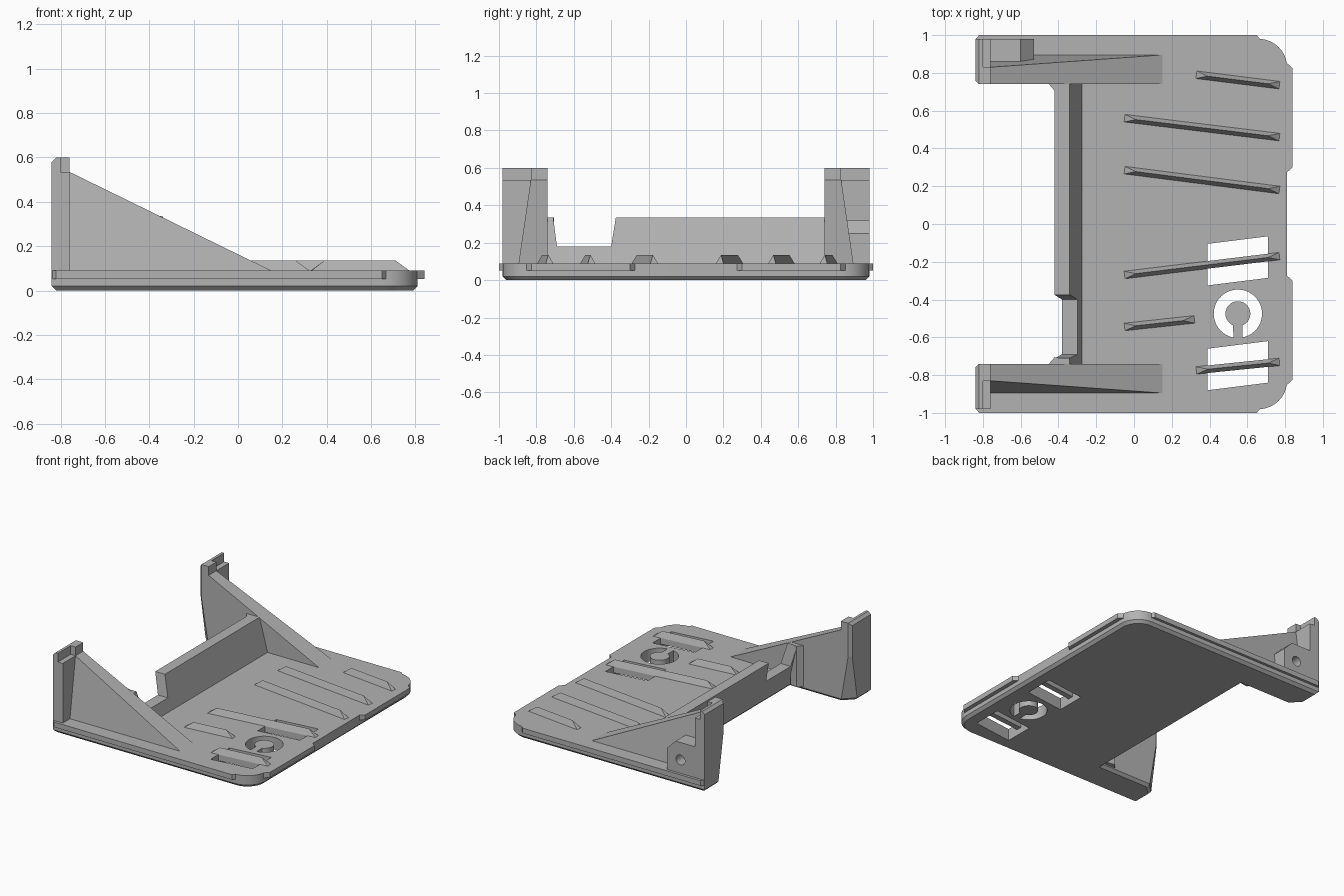
import bpy, bmesh, math
from mathutils import Vector

cube = bpy.data.objects.get("Cube")
if cube:
    bpy.data.objects.remove(cube, do_unlink=True)

grey = bpy.data.materials.new("plain grey")
grey.use_nodes = True
GREY = (0.45, 0.45, 0.45, 1)
grey.diffuse_color = GREY
grey.node_tree.nodes["Principled BSDF"].inputs["Base Color"].default_value = GREY

TOP = 0.09      # upper surface of the plate
BACK = -0.84    # rear of the arms
ARM = 0.74      # inner side of the arms
SIDE = 0.98     # outer side of the plate


def finish(name, bm, helper=False):
    bmesh.ops.recalc_face_normals(bm, faces=bm.faces)
    mesh = bpy.data.meshes.new(name)
    bm.to_mesh(mesh)
    bm.free()
    mesh.materials.append(grey)
    ob = bpy.data.objects.new(name, mesh)
    bpy.context.collection.objects.link(ob)
    ob.hide_render = helper
    return ob


def hull(name, points):
    """Convex solid around a few corner points."""
    bm = bmesh.new()
    for p in points:
        bm.verts.new(p)
    res = bmesh.ops.convex_hull(bm, input=bm.verts)
    junk = {g for g in res["geom_interior"] + res["geom_unused"]
            if isinstance(g, bmesh.types.BMVert)}
    bmesh.ops.delete(bm, geom=list(junk), context="VERTS")
    bmesh.ops.dissolve_limit(bm, angle_limit=0.002, verts=bm.verts, edges=bm.edges)
    return finish(name, bm)


def prism(name, outline, low, high, chamfer=0, helper=False):
    """Upright extrusion of an outline, with an optional lower chamfer."""
    bm = bmesh.new()
    base = bm.faces.new([bm.verts.new((x, y, low)) for x, y in outline])
    up = bmesh.ops.extrude_face_region(bm, geom=[base], use_keep_orig=True)["geom"]
    for v in up:
        if isinstance(v, bmesh.types.BMVert):
            v.co.z = high
    bmesh.ops.recalc_face_normals(bm, faces=bm.faces)
    if chamfer:
        rim = [e for e in bm.edges if all(abs(v.co.z - low) < 1e-5 for v in e.verts)]
        bmesh.ops.bevel(bm, geom=rim, offset=chamfer, segments=1, affect="EDGES")
    return finish(name, bm, helper)


def arc(cx, cy, r, a, b, n):
    return [(cx + r * math.cos(math.radians(a + (b - a) * i / n)),
             cy + r * math.sin(math.radians(a + (b - a) * i / n))) for i in range(n + 1)]


def cut(target, cutter):
    mod = target.modifiers.new("cut", "BOOLEAN")
    mod.operation = "DIFFERENCE"
    mod.solver = "EXACT"
    mod.object = cutter
    bpy.context.view_layer.objects.active = target
    bpy.ops.object.modifier_apply(modifier=mod.name)
    bpy.data.objects.remove(cutter, do_unlink=True)


# Base plate with two rear arms and rounded front corners
half = arc(0.66, 0.83, 0.15, 0, 90, 12) + [
    (BACK, SIDE), (BACK, 0.82), (BACK + 0.08, ARM), (-0.345, ARM)]
plate = prism("base_plate", half + [(x, -y) for x, y in reversed(half)], 0, TOP, 0.02)

# Two slanted windows
for edge in (-0.325, -0.88):
    window = [(0.39, edge), (0.71, edge + 0.04), (0.71, edge + 0.26), (0.39, edge + 0.22)]
    cut(plate, prism("window_cutter", window, -0.1, 0.2, helper=True))

# Ring-shaped slot leaving a disc on a short stem
slot = arc(0.55, -0.475, 0.128, -79, 259, 40) + arc(0.55, -0.475, 0.066, 248, -68, 32)
cut(plate, prism("ring_cutter", slot, -0.1, 0.2, helper=True))

# Low ribs with sloped ends; those over the windows reach down as bridges
ribs = [(0.33, 0.79, 0.77, 0.735), (-0.05, 0.56, 0.77, 0.46),
        (-0.05, 0.285, 0.77, 0.18), (-0.05, -0.27, 0.77, -0.17),
        (-0.05, -0.545, 0.32, -0.505), (0.33, -0.775, 0.77, -0.73)]
for i, (xa, ya, xb, yb) in enumerate(ribs):
    a, b = Vector((xa, ya, TOP)), Vector((xb, yb, TOP))
    along = (b - a).normalized()
    side = Vector((-along.y, along.x, 0)) * 0.02
    ridge = Vector((0, 0, 0.045))
    pts = [a + along * 0.06 + ridge, b - along * 0.06 + ridge]
    for end in (a, b):
        for s in (side, -side):
            pts += [end + s, end + s - Vector((0, 0, 0.045))]
    hull(f"rib_{i + 1}", pts)

# Edge tabs along the sides and the front
for s, word in ((1, "left"), (-1, "right")):
    prism(f"{word}_side_tab", [(BACK, s * 0.975), (BACK + 0.02, s), (0.65, s),
                               (0.67, s * 0.975)], 0.052, TOP)
    prism(f"{word}_front_tab", [(0.8, s * 0.265), (0.84, s * 0.3), (0.84, s * 0.825),
                                (0.8, s * 0.86)], 0.052, TOP)

# Rear towers and their tapered gussets
for s, word in ((1, "left"), (-1, "right")):
    pts = []
    for z, c, back in ((0.02, 0.077, 0), (0.35, 0.02, 0), (0.58, 0.02, 0), (0.6, 0.02, 0.02)):
        pts += [(BACK + back, s * SIDE, z), (BACK + back, s * (ARM + c), z),
                (BACK + max(c, back), s * ARM, z), (-0.76, s * ARM, z), (-0.76, s * SIDE, z)]
    tower = hull(f"{word}_tower", pts)
    notch = [(-0.8, s * 0.83), (-0.7, s * 0.83), (-0.7, s * 1.1), (-0.8, s * 1.1)]
    cut(tower, prism("notch_cutter", notch, 0.535, 0.7, helper=True))
    hull(f"{word}_gusset", [(-0.76, s * ARM, 0.535), (-0.76, s * 0.83, 0.535),
                            (-0.76, s * ARM, TOP), (-0.76, s * 0.895, TOP),
                            (0.15, s * ARM, TOP), (0.15, s * 0.895, TOP)])

# Side boss with a round hole, on the left gusset only
boss_side = [(-0.77, TOP), (-0.77, 0.32), (-0.6, 0.32), (-0.53, 0.25), (-0.53, TOP)]
boss = hull("side_boss", [(x, y, z) for x, z in boss_side for y in (0.86, SIDE)])
bm = bmesh.new()
bmesh.ops.create_cone(bm, cap_ends=True, segments=24, radius1=0.037, radius2=0.037, depth=0.2)
for v in bm.verts:
    v.co = Vector((v.co.x - 0.64, v.co.z + 1.0, v.co.y + 0.19))
cut(boss, finish("hole_cutter", bm, True))


# Leaning rear wall, lower along one stretch
def wall(name, low, high, y_low, y_high):
    pts = []
    for z, ys in ((low, y_low), (high, y_high)):
        inner, outer = -0.25 - 0.27 * z, -0.335 - 0.255 * z
        pts += [(x, y, z) for x in (inner, outer) for y in ys]
    hull(name, pts)


wall("rear_wall_lower", 0.03, 0.18, (-ARM, ARM), (-ARM, ARM))
wall("rear_wall_long", 0.18, 0.335, (-0.40, ARM), (-0.375, ARM))
wall("rear_wall_short", 0.18, 0.335, (-ARM, -0.69), (-ARM, -0.71))
for s, word in ((1, "left"), (-1, "right")):
    prism(f"{word}_wall_corner", [(-0.45, s * ARM), (-0.36, s * ARM), (-0.36, s * 0.715),
                                  (-0.42, s * 0.705)], 0.03, 0.335)

# Smooth the round corners and holes only
bpy.ops.object.select_all(action="DESELECT")
for ob in (plate, boss):
    ob.select_set(True)
bpy.context.view_layer.objects.active = plate
bpy.ops.object.shade_smooth_by_angle(angle=math.radians(25))
